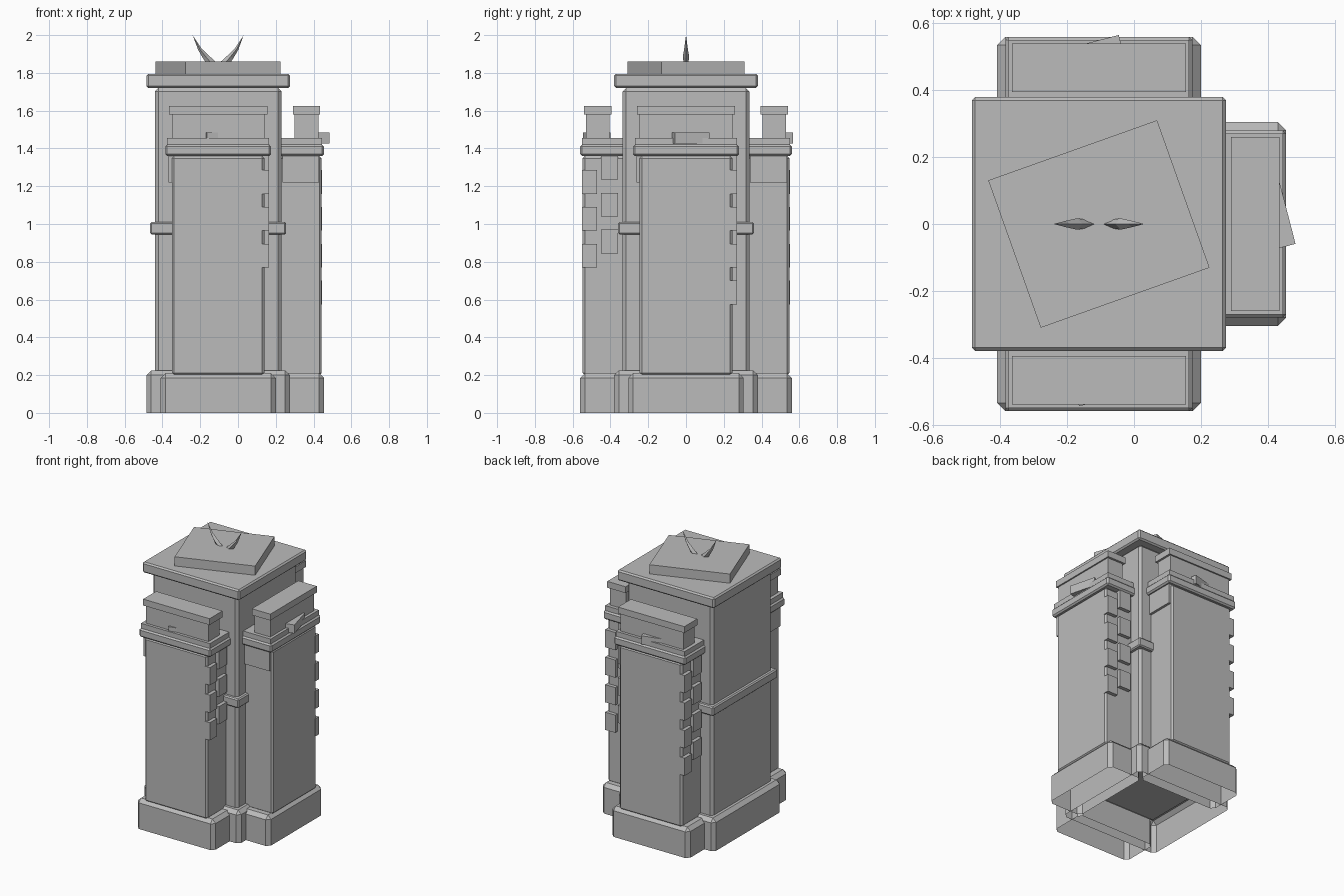
import bpy
import bmesh
from math import radians
from mathutils import Matrix, Vector

if "Cube" in bpy.data.objects:
    bpy.data.objects.remove(bpy.data.objects["Cube"])

stone = bpy.data.materials.new("grey stone")
stone.use_nodes = True
stone.diffuse_color = (0.5, 0.5, 0.5, 1)
stone.node_tree.nodes["Principled BSDF"].inputs["Base Color"].default_value = (0.5, 0.5, 0.5, 1)

CENTRE = Matrix.Translation((-0.105, 0, 0))


def finish(name, bm, frame, bevel=0):
    bm.transform(frame)
    mesh = bpy.data.meshes.new(name)
    bm.to_mesh(mesh)
    bm.free()
    mesh.materials.append(stone)
    obj = bpy.data.objects.new(name, mesh)
    bpy.context.collection.objects.link(obj)
    if bevel:
        mod = obj.modifiers.new("chamfer", "BEVEL")
        mod.width = bevel
        mod.segments = 1
    return obj


def block(name, x, y, z, frame=CENTRE, bevel=0, open_bottom=False, turn=0):
    """Box between the given ranges, optionally turned about its own vertical axis."""
    low, high = Vector((x[0], y[0], z[0])), Vector((x[1], y[1], z[1]))
    bm = bmesh.new()
    bmesh.ops.create_cube(bm, size=1)
    size = high - low
    bm.transform(Matrix.Translation((low + high) / 2) @ Matrix.Rotation(radians(turn), 4, "Z")
                 @ Matrix.Diagonal((*size, 1)))
    if open_bottom:
        bm.normal_update()
        under = [f for f in bm.faces if f.normal.z < -0.9]
        bmesh.ops.delete(bm, geom=under, context="FACES_ONLY")
    return finish(name, bm, frame, bevel)


def square(name, half, z, bevel, open_bottom=False):
    side = (-half, half)
    return block(name, side, side, z, CENTRE, bevel, open_bottom)


# Central tower
square("tower_base", 0.38, (0, 0.225), 0.025, True)
square("tower_body", 0.335, (0.2, 1.72), 0.018)
square("tower_band", 0.36, (0.945, 1.01), 0.008)
square("tower_cap", 0.38, (1.72, 1.795), 0.01)
block("roof_slab", (-0.268, 0.268), (-0.234, 0.234), (1.79, 1.86), turn=19.6)


# Three matching buttresses, modelled facing the front and turned into place
def buttress(side, angle, rows, slip):
    frame = CENTRE @ Matrix.Rotation(radians(angle), 4, "Z")

    def piece(part, half, outer, inner, z, bevel=0, open_bottom=False):
        block(side + "_" + part, (-half, half), (-outer, -inner), z, frame, bevel, open_bottom)

    piece("buttress_base", 0.305, 0.56, 0.3, (0, 0.21), 0.025, True)
    piece("buttress_body", 0.245, 0.548, 0.3, (0.2, 1.36), 0.012)
    piece("buttress_cornice", 0.28, 0.56, 0.32, (1.36, 1.42), 0.01)
    piece("buttress_step", 0.27, 0.55, 0.33, (1.42, 1.455))
    piece("buttress_head", 0.245, 0.53, 0.405, (1.42, 1.58))
    piece("buttress_top", 0.26, 0.54, 0.395, (1.58, 1.625))

    # Flat slab on one flank, staggered bricks on the other
    block(side + "_flank_slab", (-0.262, -0.23), (-0.535, -0.34), (1.22, 1.36), frame)
    for row in range(rows):
        for column, (y, top) in enumerate((((-0.55, -0.47), 1.285), ((-0.45, -0.36), 1.36))):
            z = top - row * 0.195
            block(f"{side}_brick_{column}_{row}", (0.23, 0.27), y, (z - 0.125, z), frame)

    # Loose stone sticking out of the head
    block(side + "_loose_stone", (-0.075, 0.115), (-0.566 + slip, -0.466 + slip),
          (1.425, 1.485), frame, turn=14.5)


buttress("front", 0, 3, 0.043)
buttress("left", 90, 4, 0)
buttress("back", 180, 4, 0.023)


# Pair of curved spikes: shrinking diamond sections along a bent path
def spike(name, sign):
    bm = bmesh.new()
    rings = []
    for x, z, wide, deep in ((0.035, 1.85, 0.022, 0.012), (0.065, 1.885, 0.016, 0.017),
                             (0.097, 1.925, 0.009, 0.01)):
        rings.append([bm.verts.new((sign * (x + dx * wide), dy * deep, z + dx * wide * -0.4))
                      for dx, dy in ((1, 0), (0, 1), (-1, 0), (0, -1))])
    tip = bm.verts.new((sign * 0.135, 0, 2.0))
    for low, high in zip(rings, rings[1:]):
        for i in range(4):
            j = (i + 1) % 4
            bm.faces.new((low[i], low[j], high[j], high[i]))
    for i in range(4):
        bm.faces.new((rings[-1][i], rings[-1][(i + 1) % 4], tip))
    bm.faces.new(rings[0][::-1])
    bmesh.ops.recalc_face_normals(bm, faces=bm.faces)
    finish(name, bm, CENTRE)


spike("left_spike", 1)
spike("right_spike", -1)
